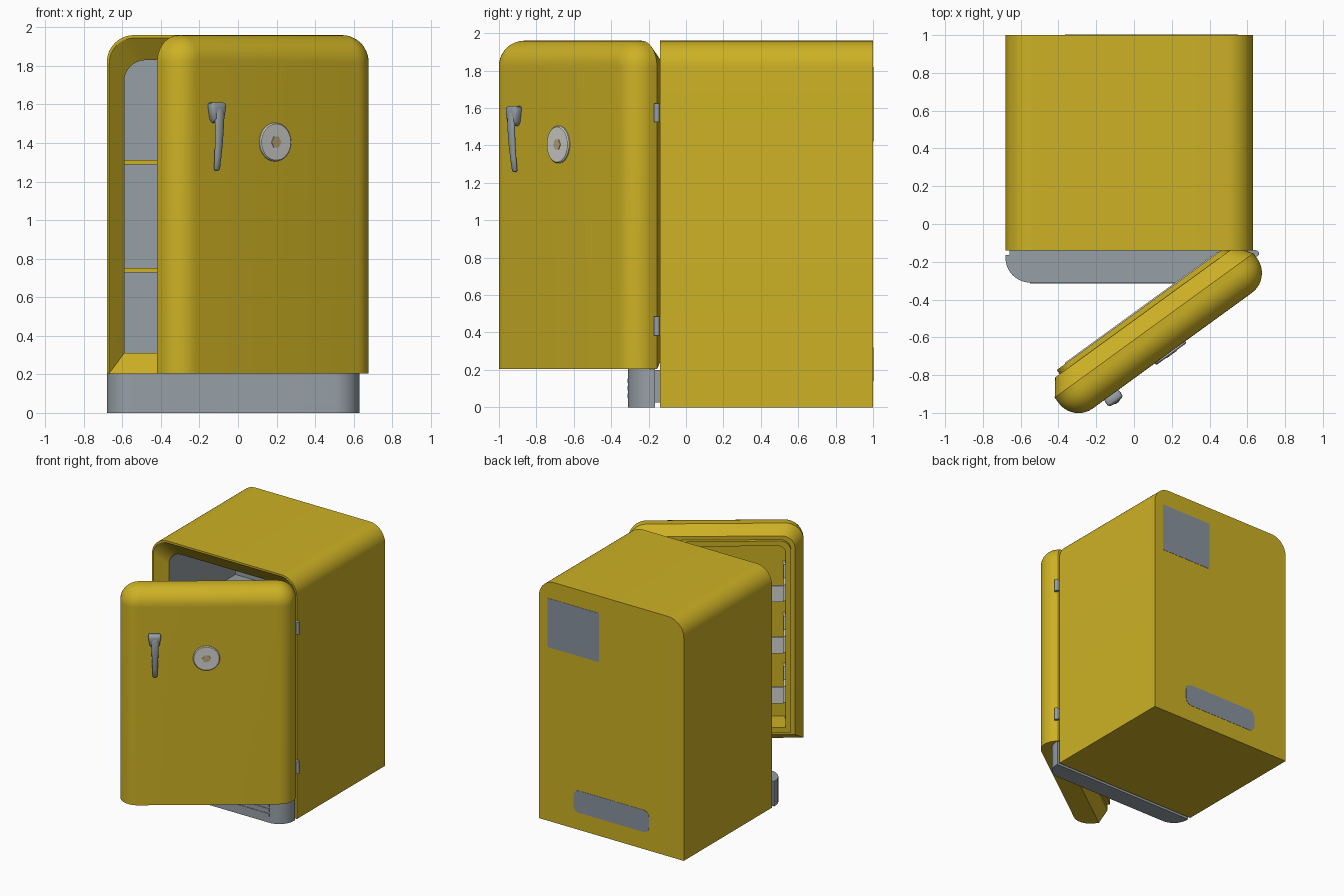
import bpy, bmesh, math
from mathutils import Matrix

if "Cube" in bpy.data.objects:
    bpy.data.objects.remove(bpy.data.objects["Cube"])


def mat(name, rgb):
    m = bpy.data.materials.new(name)
    m.diffuse_color = (*rgb, 1)
    m.use_nodes = True
    m.node_tree.nodes["Principled BSDF"].inputs["Base Color"].default_value = m.diffuse_color
    return m


yellow = mat("mustard_enamel", (0.61, 0.44, 0.018))
grey = mat("metal_grey", (0.31, 0.35, 0.38))
slate = mat("rear_plate_grey", (0.25, 0.29, 0.34))
pale = mat("pale_grey", (0.66, 0.66, 0.63))
tan = mat("badge_tan", (0.50, 0.39, 0.20))

# The open door swings on a vertical hinge axis
PX, PY = 0.632, -0.155
SWING = Matrix.Translation((PX, PY, 0)) @ Matrix.Rotation(math.radians(36), 4, 'Z')
FIXED = Matrix.Identity(4)


def arch(x0, x1, z0, z1, r, n=12):
    """Rectangle whose two upper corners are rounded."""
    pts = [(x0, z0), (x1, z0)]
    for cx, start in ((x1 - r, 0), (x0 + r, 90)):
        for i in range(n + 1):
            a = math.radians(start + 90 * i / n)
            pts.append((cx + r * math.cos(a), z1 - r + r * math.sin(a)))
    return pts


def loft(name, rings, mats, seg_mats=None, matrix=FIXED, angle=30):
    """Skin matching rings of 3D points; seg_mats: start cap, bands, end cap."""
    bm = bmesh.new()
    vs = [[bm.verts.new(p) for p in ring] for ring in rings]
    n = len(vs[0])
    seg_mats = seg_mats or [0] * (len(rings) + 1)
    bm.faces.new(vs[0]).material_index = seg_mats[0]
    bm.faces.new(vs[-1]).material_index = seg_mats[-1]
    for k in range(len(vs) - 1):
        for i in range(n):
            j = (i + 1) % n
            f = bm.faces.new((vs[k][i], vs[k][j], vs[k + 1][j], vs[k + 1][i]))
            f.material_index = seg_mats[k + 1]
    bmesh.ops.recalc_face_normals(bm, faces=bm.faces)
    me = bpy.data.meshes.new(name)
    bm.to_mesh(me)
    bm.free()
    ob = bpy.data.objects.new(name, me)
    bpy.context.collection.objects.link(ob)
    for m in mats:
        me.materials.append(m)
    ob.matrix_world = matrix
    bpy.ops.object.select_all(action='DESELECT')
    ob.select_set(True)
    bpy.context.view_layer.objects.active = ob
    bpy.ops.object.shade_smooth_by_angle(angle=math.radians(angle))
    return ob


def at_y(profile, y):
    return [(x, y, z) for x, z in profile]


def box(name, x, y, z, m, matrix=FIXED):
    ring = lambda h: [(x[0], y[0], h), (x[1], y[0], h), (x[1], y[1], h), (x[0], y[1], h)]
    return loft(name, [ring(z[0]), ring(z[1])], [m], matrix=matrix)


def oval(cx, cy, z, w, d, n=20, power=1.0):
    pts = []
    for i in range(n):
        c, s = math.cos(2 * math.pi * i / n), math.sin(2 * math.pi * i / n)
        pts.append((cx + w / 2 * math.copysign(abs(c) ** power, c),
                    cy + d / 2 * math.copysign(abs(s) ** power, s), z))
    return pts


def disc(name, x, z, r, y0, y1, sides, m, rim=0.0):
    def ring(rad, y):
        return [(x + rad * math.cos(2 * math.pi * i / sides), y,
                 z + rad * math.sin(2 * math.pi * i / sides)) for i in range(sides)]
    return loft(name, [ring(r, y0), ring(r, y1 + rim), ring(r - rim, y1)], [m], matrix=SWING)


# Cabinet: outer shell, tapered door frame and grey cavity in one skin
loft("cabinet", [
    at_y(arch(-0.68, 0.63, 0, 1.96, 0.14), 1.0),
    at_y(arch(-0.68, 0.63, 0, 1.96, 0.14), -0.14),
    at_y(arch(-0.668, 0.618, 0.205, 1.945, 0.13), -0.14),
    at_y(arch(-0.59, 0.54, 0.31, 1.83, 0.11), -0.05),
    at_y(arch(-0.59, 0.54, 0.31, 1.83, 0.11), 0.81),
], [yellow, grey], [0, 0, 0, 0, 1, 1])

# Cabinet shelves with coloured front edge
for i, z in enumerate((0.73, 1.29)):
    box(f"shelf_{i}", (-0.59, 0.54), (0.0, 0.81), (z, z + 0.02), grey)
    box(f"shelf_edge_{i}", (-0.59, 0.54), (-0.008, 0.0), (z - 0.001, z + 0.021), yellow)

# Plinth with rounded front corners, neck and louvre strips
foot = arch(-0.68, 0.63, 0.165, 0.31, 0.13)
loft("plinth", [[(x, -d, z) for x, d in foot] for z in (0, 0.205)], [grey])
box("plinth_neck", (-0.66, 0.61), (-0.17, -0.138), (0.025, 0.2), grey)
for i in range(3):
    z = 0.05 + 0.04 * i
    box(f"louvre_{i}", (-0.55, 0.50), (-0.314, -0.3), (z, z + 0.025), grey)

# Rear plates: square label panel and round-cornered vent
box("rear_panel", (0.085, 0.55), (0.99, 1.002), (1.42, 1.82), slate)
vent = []
for cx, cz, start in ((0.266, 0.27, 0), (-0.316, 0.27, 90), (-0.316, 0.19, 180), (0.266, 0.19, 270)):
    for i in range(7):
        a = math.radians(start + 15 * i)
        vent.append((cx + 0.05 * math.cos(a), cz + 0.05 * math.sin(a)))
loft("rear_vent", [at_y(vent, 0.99), at_y(vent, 1.002)], [slate])

# Door: rounded front, tapered back plug, raised lip and deep recess
W, R = 1.30, 0.13
rings = []
for k in range(10, -1, -1):
    t = math.radians(9 * k)
    d = R * (1 - math.cos(t))
    rings.append(at_y(arch(-W + d, -d, 0.205, 1.96 - d, 0.14 - d), -0.035 - R * math.sin(t)))
for d, y in ((0, 0), (0.065, 0.085), (0.095, 0.085), (0.095, 0.112), (0.135, 0.112), (0.135, -0.09)):
    rings.append(at_y(arch(-W + d, -d, 0.205 + d, 1.96 - d, max(0.14 - d * 0.6, 0.05)), y))
loft("door", rings, [yellow], matrix=SWING)

# Door bins: front panel, floor and taller end brackets
for i, z in enumerate((0.54, 0.95, 1.37)):
    box(f"bin_front_{i}", (-1.15, -0.15), (0.10, 0.118), (z, z + 0.13), pale, SWING)
    box(f"bin_floor_{i}", (-1.15, -0.15), (-0.09, 0.10), (z, z + 0.015), pale, SWING)
    for side, x in (("free", -1.165), ("hinge", -0.15)):
        box(f"bin_end_{side}_{i}", (x, x + 0.015), (-0.09, 0.10), (z, z + 0.13), pale, SWING)
        box(f"bin_bracket_{side}_{i}", (x, x + 0.015), (-0.09, -0.02), (z + 0.13, z + 0.24), pale, SWING)

# Handle: flared head plus a tapering, bowed grip
HX = -1.05
loft("handle_head", [oval(HX, y, z, w, d, 20, 0.5) for z, w, d, y in (
    (1.505, 0.045, 0.03, -0.178), (1.525, 0.075, 0.05, -0.184), (1.59, 0.096, 0.056, -0.184),
    (1.605, 0.092, 0.05, -0.182), (1.61, 0.075, 0.036, -0.18))], [grey], matrix=SWING, angle=50)
loft("handle_grip", [oval(HX + 0.003, y, z, w, d) for z, w, d, y in (
    (1.258, 0.022, 0.014, -0.178), (1.266, 0.034, 0.026, -0.18), (1.33, 0.04, 0.028, -0.189),
    (1.40, 0.046, 0.03, -0.197), (1.48, 0.052, 0.032, -0.202), (1.55, 0.056, 0.032, -0.202),
    (1.58, 0.05, 0.022, -0.2))], [grey], matrix=SWING, angle=50)

# Round badge with a six-sided centre
disc("badge", -0.665, 1.405, 0.10, -0.16, -0.177, 40, pale, 0.006)
disc("badge_centre", -0.665, 1.405, 0.032, -0.17, -0.180, 6, tan)

# Hinges: pin barrel and short leaf
for i, z in enumerate((0.385, 1.525)):
    loft(f"hinge_barrel_{i}", [oval(0.646, -0.156, h, 0.034, 0.032, 16) for h in (z, z + 0.1)], [grey])
    box(f"hinge_leaf_{i}", (0.60, 0.646), (-0.165, -0.138), (z + 0.005, z + 0.095), grey)
